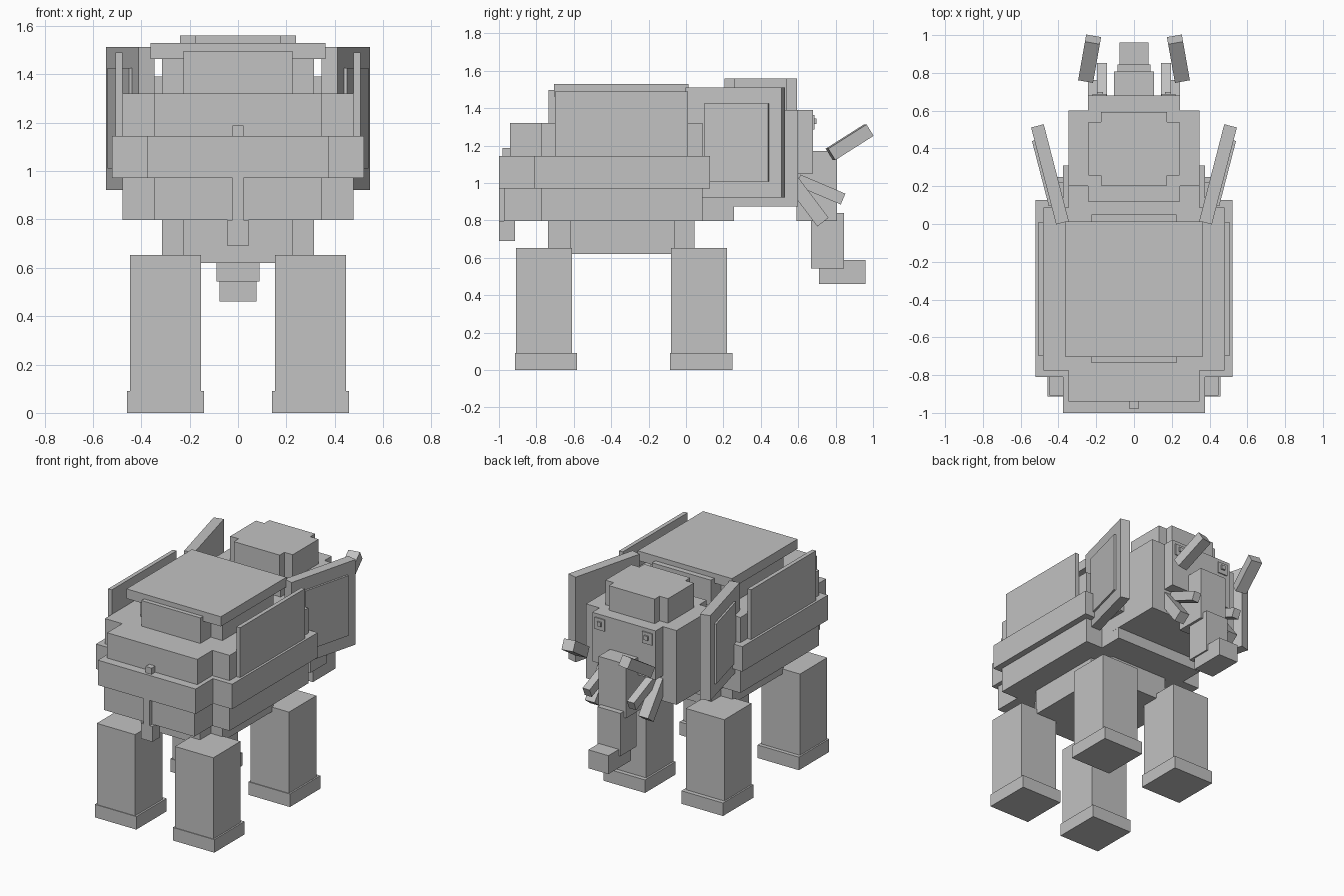
import bpy
import bmesh
from math import radians
from mathutils import Euler, Matrix, Vector

default_cube = bpy.data.objects.get("Cube")
if default_cube:
    bpy.data.objects.remove(default_cube, do_unlink=True)

# Single flat skin colour
skin = bpy.data.materials.new("grey_skin")
skin.use_nodes = True
skin.diffuse_color = (0.54, 0.54, 0.54, 1)
skin.node_tree.nodes["Principled BSDF"].inputs["Base Color"].default_value = skin.diffuse_color


def block(name, center, size, pitch=0, yaw=0):
    """Cuboid in degrees: pitch lifts its +y end, yaw turns it about z."""
    mesh = bpy.data.meshes.new(name)
    bm = bmesh.new()
    bmesh.ops.create_cube(bm, size=1, matrix=Matrix.Diagonal((*size, 1)))
    bm.to_mesh(mesh)
    bm.free()
    mesh.materials.append(skin)
    obj = bpy.data.objects.new(name, mesh)
    obj.location = center
    obj.rotation_euler = Euler((radians(pitch), 0, radians(yaw)))
    bpy.context.scene.collection.objects.link(obj)
    return obj


def span(name, x, y, z):
    """Upright cuboid given by its (low, high) extent on each axis."""
    low, high = Vector((x[0], y[0], z[0])), Vector((x[1], y[1], z[1]))
    return block(name, (low + high) / 2, high - low)


def centred(name, half_width, y, z):
    return span(name, (-half_width, half_width), y, z)


def mirrored(name, x, y, z):
    span("left_" + name, x, y, z)
    span("right_" + name, (-x[1], -x[0]), y, z)


def notched(name, wide, wide_y, narrow, long_y, z):
    """Layer with notched corners: a wide block crossed by a long one."""
    centred(name + "_wide", wide, wide_y, z)
    centred(name + "_long", narrow, long_y, z)


# Body layers from belly to back
notched("belly", 0.315, (-0.62, -0.06), 0.226, (-0.738, 0.045), (0.62, 0.8))
notched("lower_body", 0.478, (-0.775, 0.087), 0.346, (-0.973, 0.257), (0.797, 0.972))
notched("middle_body", 0.522, (-0.81, 0.128), 0.375, (-1, 0.31), (0.972, 1.145))
notched("upper_body", 0.478, (-0.775, 0.087), 0.346, (-0.94, 0.25), (1.145, 1.32))
centred("hump_wide", 0.315, (-0.62, -0.06), (1.32, 1.47))
centred("hump_long", 0.226, (-0.735, 0.05), (1.32, 1.497))
centred("back_slab", 0.362, (-0.705, 0.013), (1.463, 1.53))
mirrored("side_panel", (0.478, 0.506), (-0.7, 0.01), (1.145, 1.49))

# Legs and feet
for prefix, leg_y, foot_y in (
    ("front_", (-0.08, 0.219), (-0.086, 0.249)),
    ("hind_", (-0.909, -0.61), (-0.914, -0.583)),
):
    mirrored(prefix + "leg", (0.153, 0.447), leg_y, (0.05, 0.653))
    mirrored(prefix + "foot", (0.14, 0.458), foot_y, (0, 0.09))

# Tail
centred("tail_knob", 0.023, (-0.98, -0.93), (1.14, 1.188))
centred("tail", 0.023, (-1, -0.96), (0.78, 0.98))
centred("tail_tuft", 0.043, (-1, -0.914), (0.69, 0.797))

# Head, face and crown
centred("head", 0.347, (0.2, 0.6), (0.875, 1.39))
centred("neck", 0.243, (0.12, 0.3), (0.875, 1.39))
centred("face", 0.243, (0.55, 0.68), (1.05, 1.39))
notched("crown", 0.24, (0.257, 0.54), 0.176, (0.205, 0.594), (1.38, 1.56))
mirrored("eye", (0.145, 0.22), (0.675, 0.688), (1.285, 1.365))
mirrored("pupil", (0.165, 0.195), (0.68, 0.699), (1.315, 1.345))

# Trunk
centred("trunk_upper", 0.106, (0.59, 0.807), (0.797, 1.17))
centred("trunk_middle", 0.088, (0.668, 0.845), (0.543, 0.84))
centred("trunk_tip", 0.077, (0.71, 0.96), (0.46, 0.588))

# Ears with raised panels, and tusks in separate pieces
for label, side in (("left", 1), ("right", -1)):
    turn = -14.5 * side
    block(label + "_ear", (side * 0.445, 0.263, 1.217), (0.069, 0.53, 0.59), yaw=turn)
    block(label + "_ear_panel", (side * 0.486, 0.27, 1.218), (0.02, 0.355, 0.417), yaw=turn)
    block(label + "_lip", (side * 0.17, 0.72, 0.965), (0.054, 0.26, 0.063), pitch=-23)
    block(label + "_tusk", (side * 0.205, 0.645, 0.907), (0.075, 0.29, 0.076), pitch=-53)
    block(label + "_tusk_tip", (side * 0.235, 0.875, 1.218), (0.08, 0.245, 0.072),
          pitch=32, yaw=10 * side)
